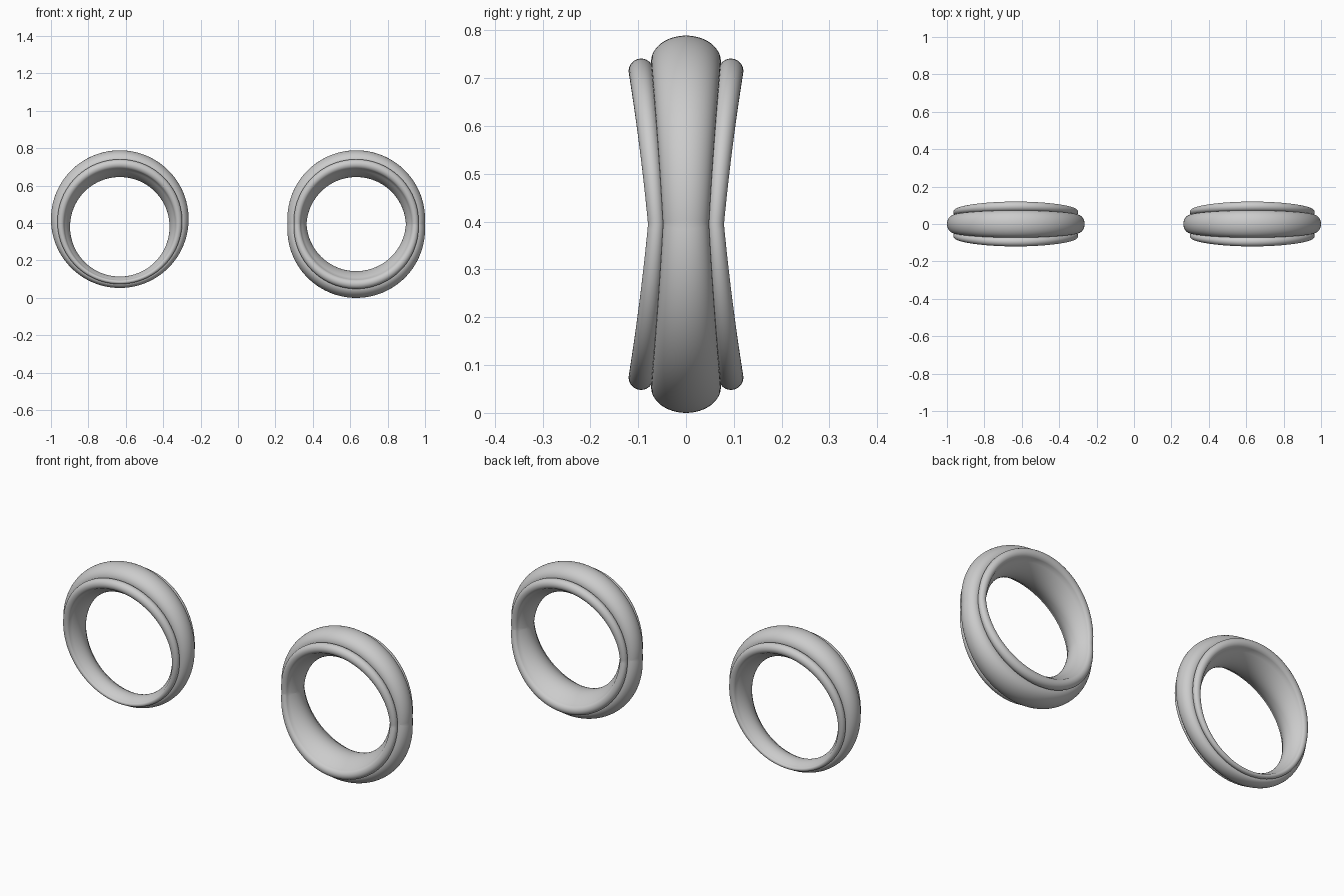
import bpy, bmesh
from math import sin, cos, pi, radians

if "Cube" in bpy.data.objects:
    bpy.data.objects.remove(bpy.data.objects["Cube"])

SEGMENTS = 144
INNER_Z, INNER_R = 0.380, 0.266    # hole circle
OUTER_Z, OUTER_R = 0.421, 0.368    # crown circle
TOP_IN, TOP_OUT = INNER_Z + INNER_R, OUTER_Z + OUTER_R
CUT_Z = TOP_OUT / 2                # mirror plane of the symmetric ring


def half_profile():
    """Section at the top of the ring as (y, z): bore, side bead, crown."""
    pts = []
    for i in range(9):                                   # domed bore
        y = 0.099 * i / 8
        pts.append((y, TOP_IN + 0.044 * (y / 0.099) ** 2))
    for i in range(1, 17):                               # round bead
        a = radians(-78 + 222 * i / 16)
        pts.append((0.094 + 0.026 * cos(a), 0.715 + 0.026 * sin(a)))
    for i in range(13):                                  # crown band
        a = pi / 2 * i / 12
        pts.append((0.073 * cos(a), 0.735 + (TOP_OUT - 0.735) * sin(a)))
    return pts


def ring_mesh(name, upper_only=False):
    half = half_profile()
    profile = half + [(-y, z) for y, z in half[-2:0:-1]]
    bm = bmesh.new()
    loops = []
    for s in range(SEGMENTS):
        a = 2 * pi * s / SEGMENTS
        u = sin(a)
        width = (0.08 + 0.03 * u + 0.01 * u * u) / 0.12  # narrows to the bottom
        loop = []
        for y, z in profile:
            t = (z - TOP_IN) / (TOP_OUT - TOP_IN)
            r = INNER_R + (OUTER_R - INNER_R) * t
            c = INNER_Z + (OUTER_Z - INNER_Z) * t
            loop.append(bm.verts.new((r * cos(a), y * width, c + r * u - CUT_Z)))
        loops.append(loop)
    n = len(profile)
    for s in range(SEGMENTS):
        p, q = loops[s], loops[(s + 1) % SEGMENTS]
        for i in range(n):
            j = (i + 1) % n
            bm.faces.new((p[i], p[j], q[j], q[i]))
    if upper_only:
        bmesh.ops.bisect_plane(bm, geom=bm.verts[:] + bm.edges[:] + bm.faces[:],
                               plane_co=(0, 0, 0), plane_no=(0, 0, 1),
                               clear_inner=True)
    bmesh.ops.recalc_face_normals(bm, faces=bm.faces[:])
    for f in bm.faces:
        f.smooth = True
    me = bpy.data.meshes.new(name)
    bm.to_mesh(me)
    bm.free()
    me.set_sharp_from_angle(angle=radians(35))
    return me


def add_ring(name, x, upper_only=False):
    ob = bpy.data.objects.new(name, ring_mesh(name, upper_only))
    ob.location = (x, 0, CUT_Z)
    bpy.context.collection.objects.link(ob)
    return ob


# Ring that tapers towards the bottom
add_ring("tapered_ring", -0.632)

# Ring made of the upper half mirrored downwards
sym = add_ring("symmetric_ring", 0.632, upper_only=True)
mod = sym.modifiers.new("mirror_down", 'MIRROR')
mod.use_axis = (False, False, True)
mod.merge_threshold = 0.0005
